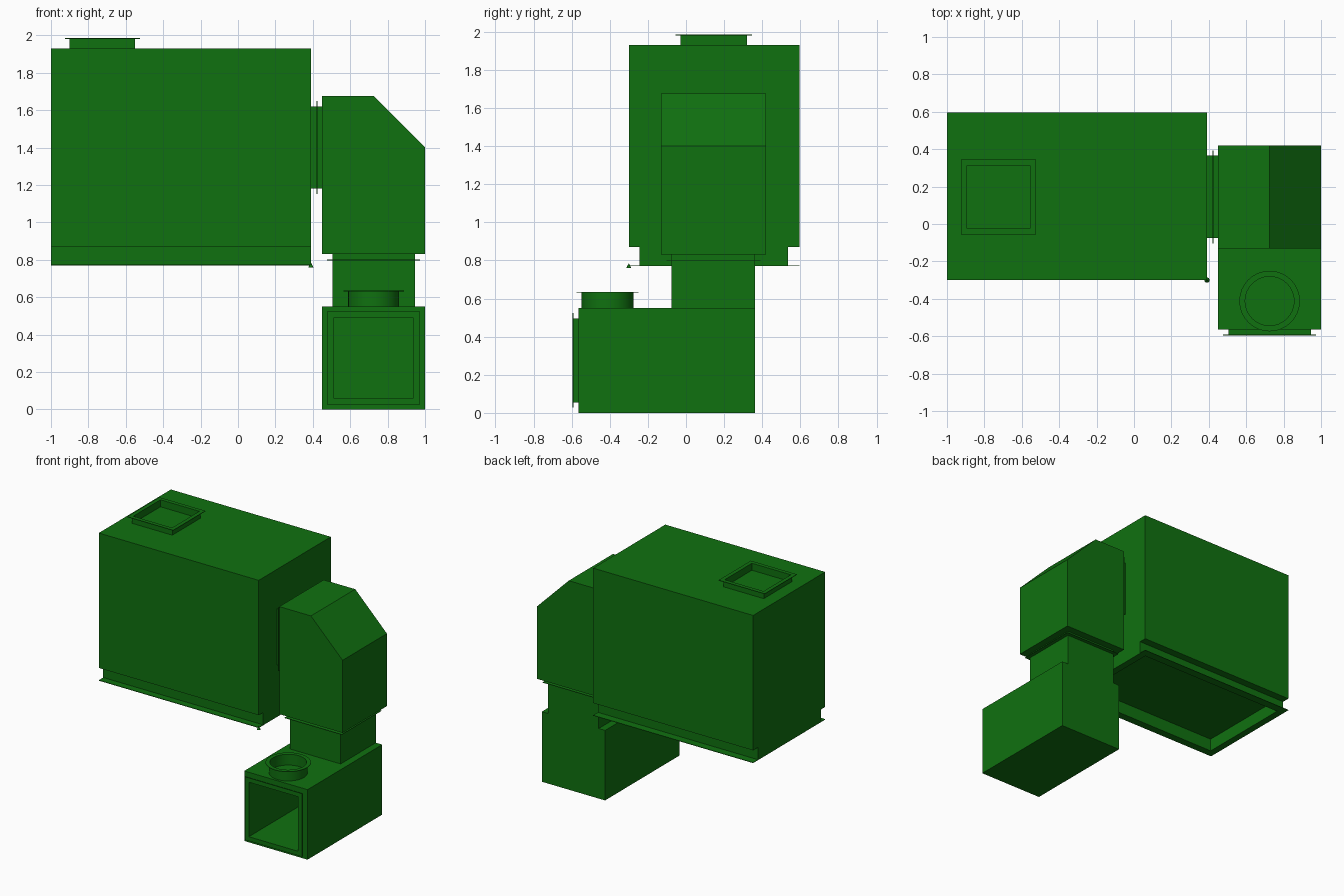
import bpy, bmesh, math

cube = bpy.data.objects.get("Cube")
if cube:
    bpy.data.objects.remove(cube, do_unlink=True)

green = bpy.data.materials.new("machine_green")
green.use_nodes = True
colour = (0.005, 0.165, 0.005, 1)
green.diffuse_color = colour
green.node_tree.nodes["Principled BSDF"].inputs["Base Color"].default_value = colour

SHEET = 0.004  # thickness of the sheet-metal flanges
WALL = 0.006   # thickness of the open collars


def finish(name, bm):
    bmesh.ops.recalc_face_normals(bm, faces=bm.faces)
    mesh = bpy.data.meshes.new(name)
    bm.to_mesh(mesh)
    bm.free()
    mesh.materials.append(green)
    obj = bpy.data.objects.new(name, mesh)
    bpy.context.scene.collection.objects.link(obj)
    return obj


def prism(name, points, lo, hi, axis="z"):
    """Solid outline extruded along an axis."""
    return ring(name, points, None, lo, hi, axis)


def ring(name, outer, inner, lo, hi, axis="z"):
    """Outline with an optional matching hole, extruded along an axis."""
    place = {"x": lambda u, v, w: (w, u, v),
             "y": lambda u, v, w: (u, w, v),
             "z": lambda u, v, w: (u, v, w)}[axis]
    bm = bmesh.new()

    def loop(points, w):
        return [bm.verts.new(place(u, v, w)) for u, v in points]

    def bridge(a, b):
        for i in range(len(a)):
            j = (i + 1) % len(a)
            bm.faces.new((a[i], a[j], b[j], b[i]))

    low, high = loop(outer, lo), loop(outer, hi)
    bridge(low, high)
    if inner:
        in_low, in_high = loop(inner, lo), loop(inner, hi)
        bridge(in_low, in_high)
        bridge(low, in_low)
        bridge(high, in_high)
    else:
        bm.faces.new(low)
        bm.faces.new(high)
    return finish(name, bm)


def rect(u0, u1, v0, v1, grow=0.0):
    return [(u0 - grow, v0 - grow), (u1 + grow, v0 - grow),
            (u1 + grow, v1 + grow), (u0 - grow, v1 + grow)]


def circle(cx, cy, r, n=32):
    return [(cx + r * math.cos(math.tau * i / n),
             cy + r * math.sin(math.tau * i / n)) for i in range(n)]


# Main housing with its open base collar and bottom flange
prism("main_housing", rect(-1, 0.39, -0.30, 0.595), 0.87, 1.93)
base_hole = rect(-0.945, 0.335, -0.239, 0.529)
ring("base_collar", rect(-1, 0.39, -0.245, 0.535), base_hole, 0.77, 0.87)
ring("base_flange", rect(-1, 0.39, -0.30, 0.595), base_hole, 0.77, 0.77 + SHEET)

# Small cone at the corner of the base
bm = bmesh.new()
bmesh.ops.create_cone(bm, cap_ends=True, segments=16, radius1=0.014, radius2=0, depth=0.026)
bmesh.ops.translate(bm, vec=(0.39, -0.30, 0.772), verts=bm.verts)
finish("corner_cone", bm)

# Square outlet on the roof
outlet = (-0.90, -0.55, -0.03, 0.32)
outlet_hole = rect(*outlet, -WALL)
ring("roof_outlet", rect(*outlet), outlet_hole, 1.93, 1.985)
ring("roof_outlet_flange", rect(*outlet, 0.025), outlet_hole, 1.985 - SHEET, 1.985)

# Short side connector with its flange
side = (-0.075, 0.365, 1.18, 1.62)
prism("side_connector", rect(*side), 0.39, 0.45, "x")
prism("side_flange", rect(*side, 0.028), 0.42, 0.42 + SHEET, "x")

# Elbow hood with a sloped corner
hood = [(0.45, 0.83), (1, 0.83), (1, 1.40), (0.725, 1.675), (0.45, 1.675)]
prism("elbow_hood", hood, -0.13, 0.42, "y")

# Neck between the hood and the lower duct
neck = (0.505, 0.945, -0.075, 0.362)
prism("neck", rect(*neck), 0.55, 0.83)
prism("neck_flange", rect(*neck, 0.028), 0.80 - SHEET, 0.80)

# Lower duct: a tunnel closed at the back
opening = (0.505, 0.945, 0.055, 0.495)
opening_hole = rect(*opening, -WALL)
duct = rect(0.45, 1, 0, 0.55)
ring("lower_duct", duct, opening_hole, -0.565, 0.355, "y")
prism("lower_duct_back", duct, 0.355, 0.362, "y")
ring("duct_mouth", rect(*opening), opening_hole, -0.595, -0.565, "y")
ring("duct_mouth_flange", rect(*opening, 0.028), opening_hole, -0.595, -0.595 + SHEET, "y")

# Round inlet on top of the duct
cx, cy = 0.725, -0.412
bore = circle(cx, cy, 0.137 - WALL)
inlet = ring("round_inlet", circle(cx, cy, 0.137), bore, 0.55, 0.635)
inlet_flange = ring("round_inlet_flange", circle(cx, cy, 0.162), bore, 0.635 - SHEET, 0.635)
for obj in (inlet, inlet_flange):
    bpy.ops.object.select_all(action="DESELECT")
    obj.select_set(True)
    bpy.context.view_layer.objects.active = obj
    bpy.ops.object.shade_smooth_by_angle()
